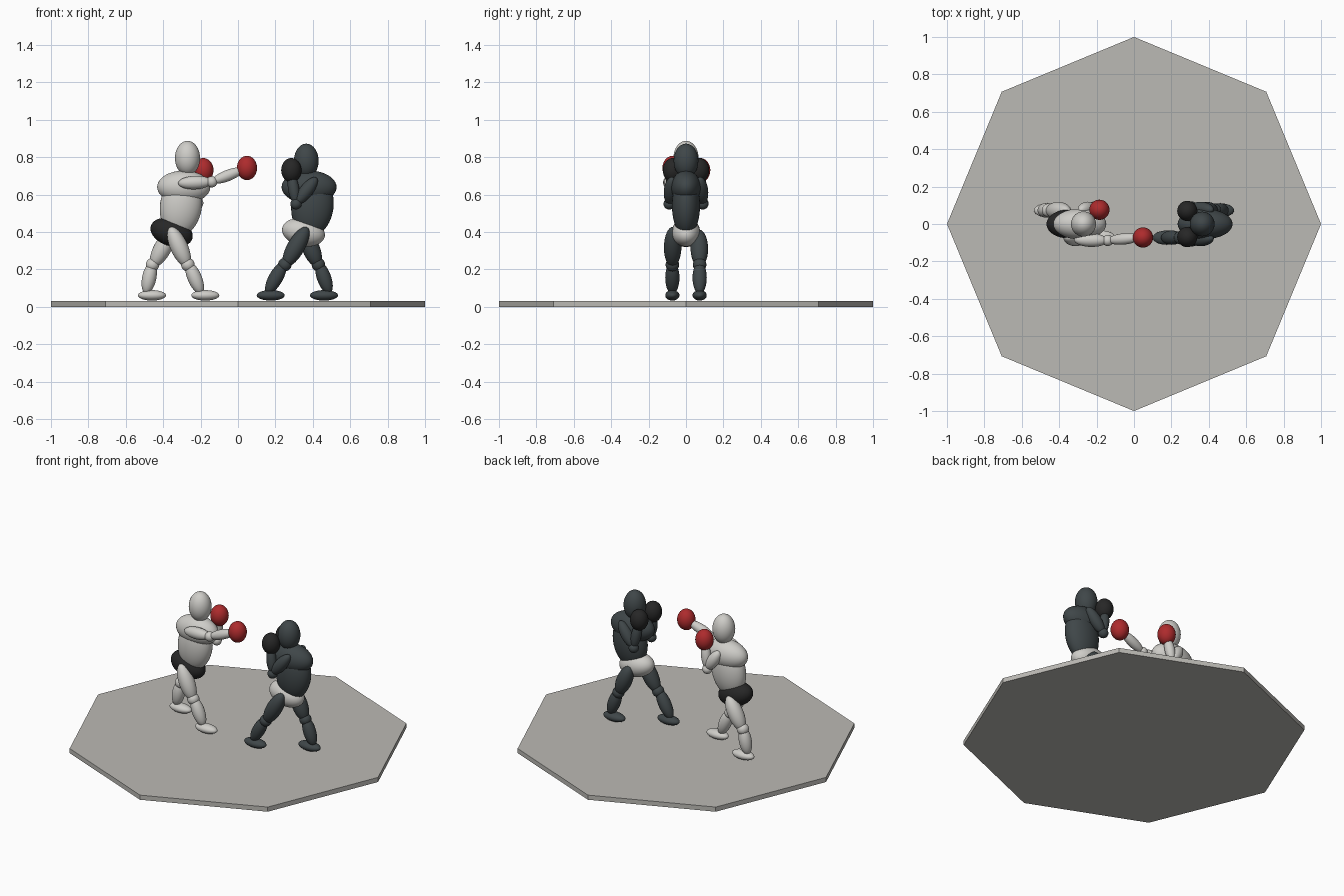
import bpy
import math
from mathutils import Vector

if "Cube" in bpy.data.objects:
    bpy.data.objects.remove(bpy.data.objects["Cube"])


def material(name, rgb):
    m = bpy.data.materials.new(name)
    m.diffuse_color = (*rgb, 1)
    m.use_nodes = True
    m.node_tree.nodes["Principled BSDF"].inputs["Base Color"].default_value = m.diffuse_color
    return m


STONE = material("warm grey floor", (0.50, 0.49, 0.46))
PALE = material("pale grey", (0.62, 0.61, 0.58))
SLATE = material("dark slate", (0.050, 0.062, 0.066))
BLACK = material("black", (0.020, 0.020, 0.020))
RED = material("red", (0.42, 0.024, 0.026))


def ellipsoid(name, centre, radii, mat, tilt=0.0):
    """Smooth ellipsoid, tilted about the y axis."""
    bpy.ops.mesh.primitive_uv_sphere_add(segments=32, ring_count=20, radius=1, location=centre)
    ob = bpy.context.object
    ob.name = name
    ob.scale = radii
    ob.rotation_euler = (0, tilt, 0)
    ob.data.materials.append(mat)
    bpy.ops.object.shade_smooth()
    return ob


def limb(name, start, end, radius, mat):
    """Ellipsoid stretched from one tip to the other."""
    a, b = Vector(start), Vector(end)
    ob = ellipsoid(name, (a + b) / 2, (radius, radius, (b - a).length / 2), mat)
    ob.rotation_euler = (b - a).to_track_quat('Z', 'Y').to_euler()
    return ob


def leg(name, side, hip, knee, ankle, foot_x, mat):
    """Legs are planar: hip, knee and ankle are (x, z) points."""
    y = 0.073 * side
    limb(name + "_thigh", (hip[0], y * 0.95, hip[1]), (knee[0], y, knee[1]), 0.047, mat)
    kx, kz = knee[0], knee[1] + 0.01
    ellipsoid(name + "_knee", (kx, y, kz), (0.036, 0.036, 0.036), mat)
    limb(name + "_calf", (kx, y, kz + 0.015), (ankle[0], y, ankle[1]), 0.038, mat)
    ellipsoid(name + "_foot", (foot_x, y, 0.061), (0.075, 0.038, 0.028), mat)


def arm(name, shoulder, elbow, wrist, glove, mat, glove_mat):
    """Upper arm, elbow, forearm and boxing glove."""
    limb(name + "_upper_arm", shoulder, elbow, 0.036, mat)
    ellipsoid(name + "_elbow", elbow, (0.030, 0.030, 0.030), mat)
    limb(name + "_forearm", elbow, wrist, 0.030, mat)
    ellipsoid(name + "_glove", glove, (0.054, 0.054, 0.065), glove_mat)


# Octagonal platform with corners on the axes
bpy.ops.mesh.primitive_cylinder_add(vertices=8, radius=1, depth=0.03, location=(0, 0, 0.015))
floor = bpy.context.object
floor.name = "octagon_platform"
floor.data.materials.append(STONE)

# Pale fighter: torso, head and shorts
ellipsoid("pale_head", (-0.27, 0, 0.795), (0.067, 0.067, 0.092), PALE)
ellipsoid("pale_chest", (-0.29, 0, 0.64), (0.142, 0.082, 0.088), PALE)
ellipsoid("pale_torso", (-0.305, 0, 0.54), (0.112, 0.075, 0.165), PALE, 0.15)
ellipsoid("pale_shorts", (-0.355, 0, 0.398), (0.116, 0.076, 0.074), BLACK, 0.3)

# Pale fighter: legs
leg("pale_near", -1, (-0.362, 0.425), (-0.268, 0.215), (-0.196, 0.07), -0.175, PALE)
leg("pale_far", 1, (-0.35, 0.41), (-0.457, 0.215), (-0.492, 0.07), -0.46, PALE)

# Pale fighter: punching arm and guarding arm
arm("pale_near", (-0.32, -0.085, 0.66), (-0.14, -0.088, 0.668), (0.03, -0.072, 0.735),
    (0.048, -0.072, 0.742), PALE, RED)
arm("pale_far", (-0.29, 0.075, 0.68), (-0.215, 0.09, 0.555), (-0.19, 0.077, 0.71),
    (-0.185, 0.076, 0.73), PALE, RED)

# Dark fighter: torso, head and shorts
ellipsoid("dark_head", (0.365, 0, 0.78), (0.066, 0.066, 0.092), SLATE)
ellipsoid("dark_chest", (0.38, 0, 0.64), (0.147, 0.080, 0.088), SLATE)
ellipsoid("dark_torso", (0.398, 0, 0.54), (0.113, 0.075, 0.165), SLATE, 0.12)
ellipsoid("dark_shorts", (0.35, 0, 0.398), (0.116, 0.076, 0.074), PALE, 0.2)

# Dark fighter: legs
leg("dark_near", -1, (0.37, 0.425), (0.25, 0.215), (0.155, 0.07), 0.175, SLATE)
leg("dark_far", 1, (0.35, 0.41), (0.43, 0.215), (0.49, 0.07), 0.46, SLATE)

# Dark fighter: both arms raised in guard
for label, s in (("near", -1), ("far", 1)):
    arm("dark_" + label, (0.42, 0.075 * s, 0.69), (0.31, 0.09 * s, 0.55),
        (0.285, 0.076 * s, 0.71), (0.285, 0.07 * s, 0.73), SLATE, BLACK)
